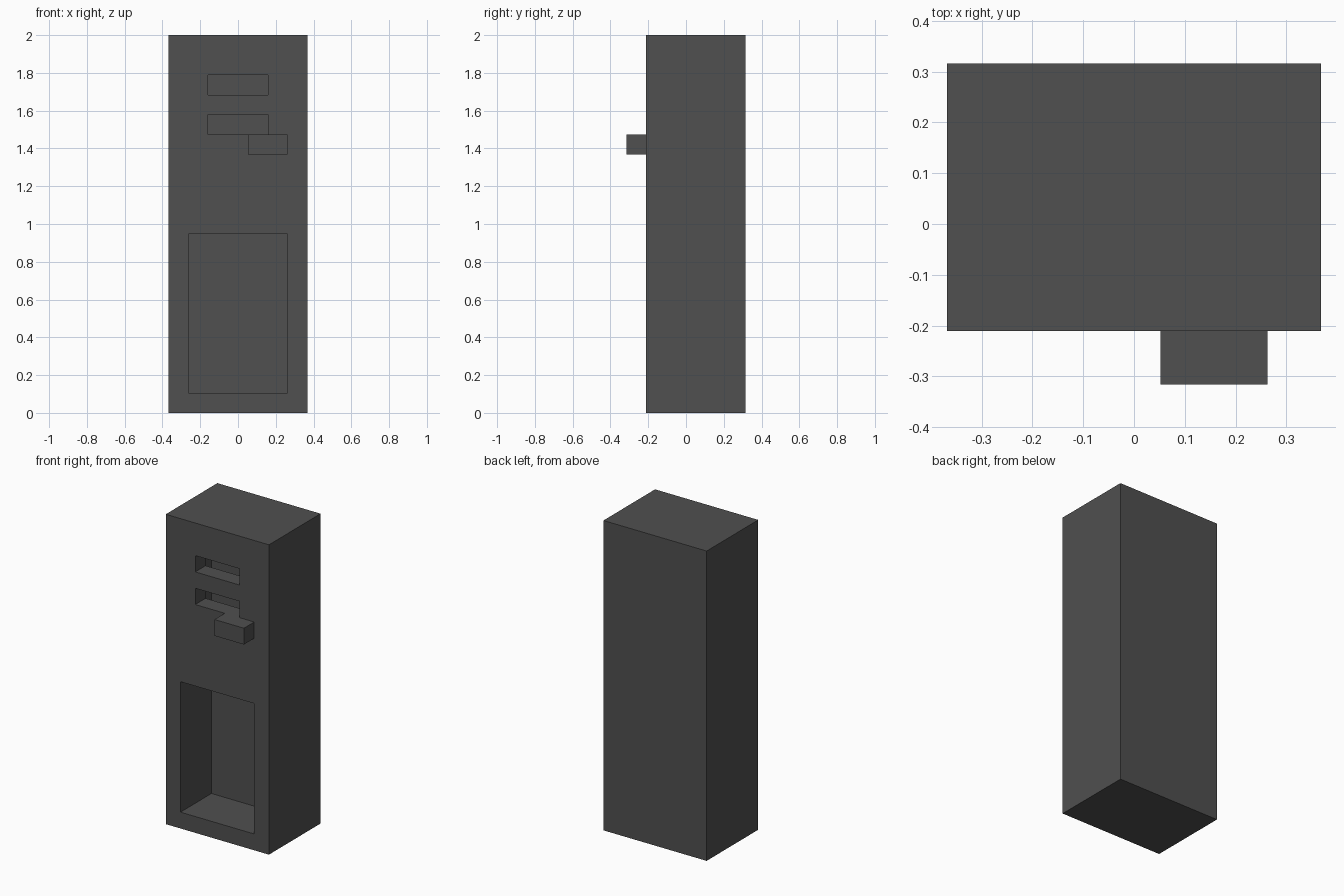
import bpy

if "Cube" in bpy.data.objects:
    bpy.data.objects.remove(bpy.data.objects["Cube"], do_unlink=True)

U = 2 / 19  # the whole design sits on a 19-step module

grey = bpy.data.materials.new("dark grey")
grey.use_nodes = True
grey.diffuse_color = (0.08, 0.08, 0.08, 1)
grey.node_tree.nodes["Principled BSDF"].inputs["Base Color"].default_value = grey.diffuse_color


def box(name, x, y, z):
    """Box from (low, high) pairs given in modules."""
    spans = (x, y, z)
    bpy.ops.mesh.primitive_cube_add(size=1, location=[U * (a + b) / 2 for a, b in spans])
    ob = bpy.context.object
    ob.name = name
    ob.scale = [U * (b - a) for a, b in spans]
    bpy.ops.object.transform_apply(location=True, rotation=False, scale=True)
    ob.data.materials.append(grey)
    return ob


# Tall cabinet body
cabinet = box("cabinet", (-3.5, 3.5), (-2, 3), (0, 19))

# Hollow inside, front opening and the two slots
cutters = [
    box("inner_cavity_cutter", (-2.5, 2.5), (-1, 1), (1, 18)),
    box("opening_cutter", (-2.5, 2.5), (-3, 0), (1, 9)),
    box("upper_slot_cutter", (-1.5, 1.5), (-3, 0), (16, 17)),
    box("lower_slot_cutter", (-1.5, 1.5), (-3, 0), (14, 15)),
]
bpy.context.view_layer.objects.active = cabinet
for cutter in cutters:
    cutter.hide_render = True
    mod = cabinet.modifiers.new("cut", "BOOLEAN")
    mod.operation = "DIFFERENCE"
    mod.solver = "EXACT"
    mod.object = cutter
    bpy.ops.object.modifier_apply(modifier=mod.name)
for cutter in cutters:
    bpy.data.objects.remove(cutter, do_unlink=True)

# Block handle on the front
box("handle", (0.5, 2.5), (-3, -2), (13, 14))
